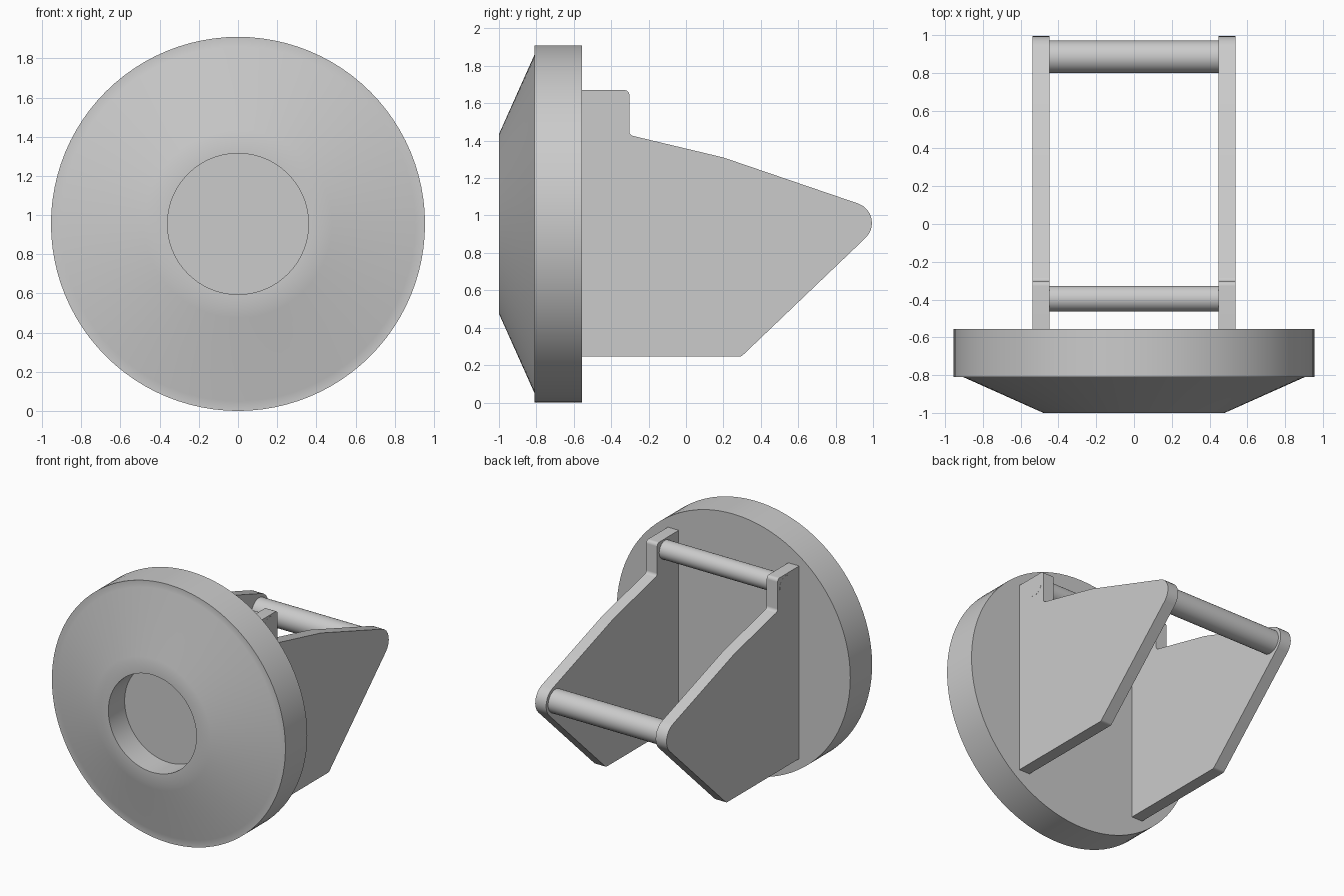
import bpy, bmesh, math
from mathutils import Vector, Matrix

cube = bpy.data.objects.get("Cube")
if cube:
    bpy.data.objects.remove(cube, do_unlink=True)

# Single plain grey
grey = bpy.data.materials.new("plain grey")
grey.use_nodes = True
colour = (0.6, 0.6, 0.6, 1)
grey.diffuse_color = colour
grey.node_tree.nodes["Principled BSDF"].inputs["Base Color"].default_value = colour

AXIS_Z = 0.955
PLATE_IN, PLATE_OUT = 0.448, 0.537


def finish(name, bm):
    """Turn a bmesh into a smooth-by-angle object."""
    bmesh.ops.recalc_face_normals(bm, faces=bm.faces[:])
    mesh = bpy.data.meshes.new(name)
    bm.to_mesh(mesh)
    bm.free()
    mesh.materials.append(grey)
    obj = bpy.data.objects.new(name, mesh)
    bpy.context.collection.objects.link(obj)
    bpy.ops.object.select_all(action="DESELECT")
    obj.select_set(True)
    bpy.context.view_layer.objects.active = obj
    bpy.ops.object.shade_smooth_by_angle(angle=math.radians(30))


def lathe(name, profile, steps=96):
    """Spin (radius, y) points around the disc axis."""
    bm = bmesh.new()
    verts = [bm.verts.new((r, y, 0)) for r, y in profile]
    edges = [bm.edges.new(pair) for pair in zip(verts, verts[1:])]
    bmesh.ops.spin(bm, geom=verts + edges, cent=(0, 0, 0), axis=(0, 1, 0),
                   angle=math.tau, steps=steps, use_merge=True)
    bmesh.ops.remove_doubles(bm, verts=bm.verts[:], dist=0.0001)
    bmesh.ops.translate(bm, verts=bm.verts[:], vec=(0, 0, AXIS_Z))
    finish(name, bm)


def rod(name, y, z, radius, half_length):
    bm = bmesh.new()
    place = Matrix.Translation((0, y, z)) @ Matrix.Rotation(math.pi / 2, 4, "Y")
    bmesh.ops.create_cone(bm, cap_ends=True, segments=48, radius1=radius,
                          radius2=radius, depth=2 * half_length, matrix=place)
    finish(name, bm)


def rounded(corners, steps=8):
    """Replace each (y, z, radius) corner with a fillet arc."""
    points = []
    for i, (y, z, radius) in enumerate(corners):
        here = Vector((y, z))
        if not radius:
            points.append(here)
            continue
        a = (Vector(corners[i - 1][:2]) - here).normalized()
        b = (Vector(corners[(i + 1) % len(corners)][:2]) - here).normalized()
        half = a.angle(b) / 2
        centre = here + (a + b).normalized() * radius / math.sin(half)
        start = here + a * radius / math.tan(half) - centre
        end = here + b * radius / math.tan(half) - centre
        for k in range(steps + 1):
            # slerp gives a unit direction, so scale it to the fillet radius
            points.append(centre + start.slerp(end, k / steps).normalized() * radius)
    return points


def side_plate(name, side):
    # The tip corner lies where the two long edges meet
    p, d = Vector((0.2, 1.31)), Vector((0.72, -0.246))
    q, e = Vector((0.295, 0.245)), Vector((0.665, 0.635))
    w = q - p
    tip = p + d * (w.x * e.y - w.y * e.x) / (d.x * e.y - d.y * e.x)
    corners = [(-0.56, 0.245, 0), (q.x, q.y, 0.03), (tip.x, tip.y, 0.11),
               (p.x, p.y, 0), (-0.303, 1.43, 0.025), (-0.303, 1.67, 0.025),
               (-0.56, 1.67, 0)]
    bm = bmesh.new()
    face = bm.faces.new([bm.verts.new((side * PLATE_IN, v.x, v.y))
                         for v in rounded(corners)])
    out = bmesh.ops.extrude_face_region(bm, geom=[face])
    moved = [v for v in out["geom"] if isinstance(v, bmesh.types.BMVert)]
    bmesh.ops.translate(bm, verts=moved, vec=(side * (PLATE_OUT - PLATE_IN), 0, 0))
    # Drop the buried starting face if the extrusion kept it, then cap it once
    bmesh.ops.holes_fill(bm, edges=[g for g in bm.edges if g.is_boundary])
    finish(name, bm)


# Dished disc with a shallow round recess in front
lathe("disc", [(0, -0.81), (0.36, -0.81), (0.36, -1), (0.48, -1),
               (0.905, -0.81), (0.955, -0.81), (0.955, -0.555), (0, -0.555)])

# Two bracket plates behind the disc
side_plate("left_plate", 1)
side_plate("right_plate", -1)

# Cross rods: the thin upper one shows its ends through the plates
rod("upper_rod", -0.395, 1.59, 0.068, PLATE_OUT + 0.001)
rod("rear_rod", 0.885, 0.96, 0.086, PLATE_IN + 0.01)
